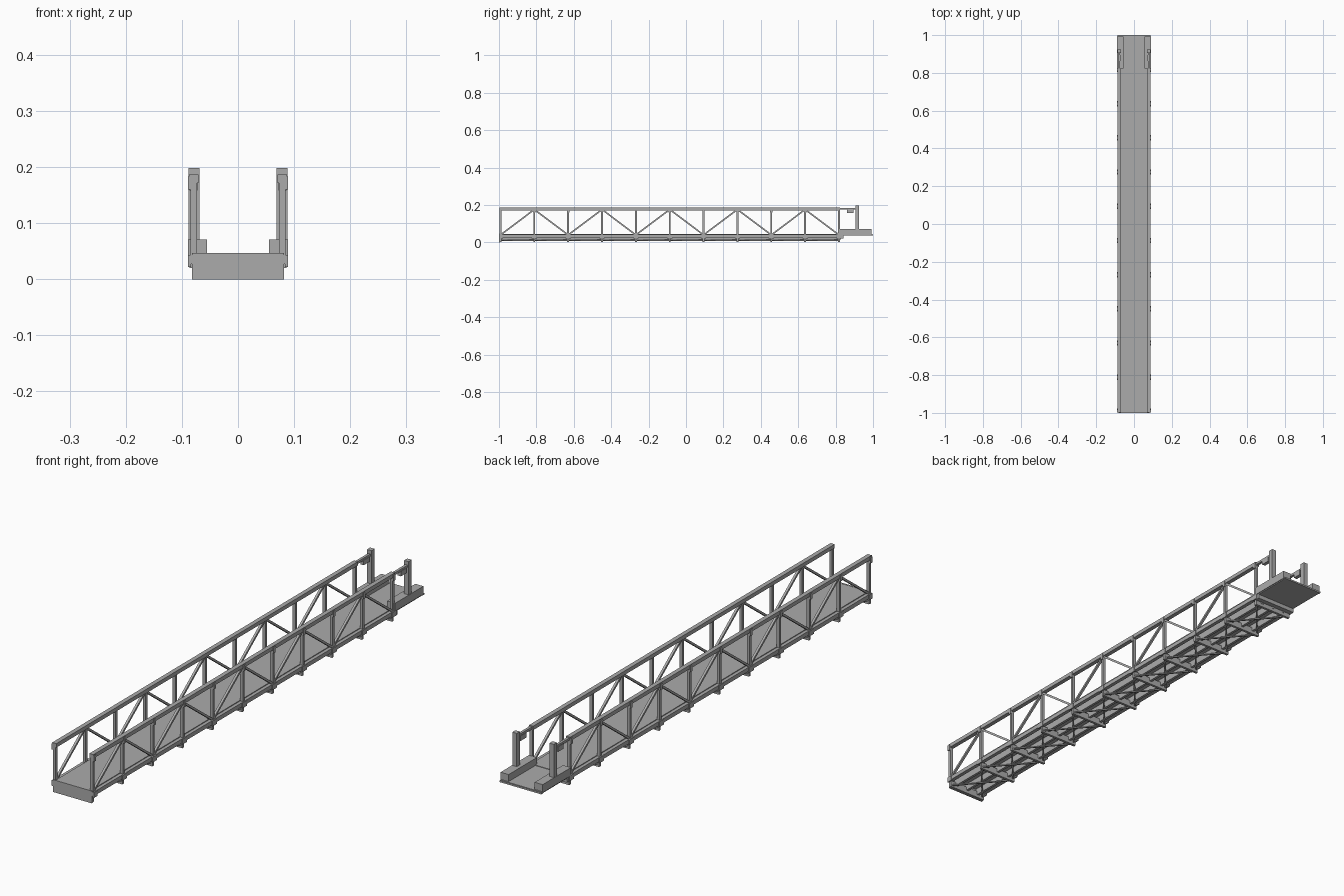
import bpy
from mathutils import Vector

if "Cube" in bpy.data.objects:
    bpy.data.objects.remove(bpy.data.objects["Cube"])

steel = bpy.data.materials.new("grey_steel")
steel.diffuse_color = (0.41, 0.41, 0.41, 1)
steel.use_nodes = True
steel.node_tree.nodes["Principled BSDF"].inputs["Base Color"].default_value = steel.diffuse_color


def mesh_object(name, verts, faces):
    mesh = bpy.data.meshes.new(name)
    mesh.from_pydata(verts, [], faces)
    mesh.materials.append(steel)
    obj = bpy.data.objects.new(name, mesh)
    bpy.context.collection.objects.link(obj)
    return obj


QUADS = [(0, 1, 3, 2), (4, 6, 7, 5), (0, 4, 5, 1), (2, 3, 7, 6), (0, 2, 6, 4), (1, 5, 7, 3)]


def box(name, x, y, z):
    """Box from (min, max) ranges."""
    return mesh_object(name, [(a, b, c) for a in x for b in y for c in z], QUADS)


def pair(name, x, y, z):
    """Matching boxes on the left and right sides."""
    box("right_" + name, x, y, z)
    box("left_" + name, (-x[1], -x[0]), y, z)


def bar(name, a, b, side, width, depth):
    """Rectangular bar from a to b; side is its depth direction."""
    a, b = Vector(a), Vector(b)
    s = Vector(side).normalized()
    w = (b - a).cross(s).normalized() * width / 2
    s = s * depth / 2
    verts = [p + i * w + j * s for p in (a, b) for i in (-1, 1) for j in (-1, 1)]
    return mesh_object(name, verts, QUADS)


# Panel points along the truss
BAYS = 10
START, END = -0.992, 0.818
nodes = [START + (END - START) * i / BAYS for i in range(BAYS + 1)]

# Deck and end plate
box("deck", (-0.074, 0.074), (-0.997, 0.832), (0.040, 0.046))
box("front_end_plate", (-0.082, 0.082), (-1.0, -0.995), (0.0, 0.047))

# Truss chords
pair("top_chord", (0.070, 0.087), (-0.998, 0.824), (0.172, 0.187))
pair("bottom_chord", (0.072, 0.087), (-0.998, 0.832), (0.027, 0.043))

# Stringers under the deck
pair("outer_stringer", (0.048, 0.058), (-0.995, 0.825), (0.014, 0.040))
box("centre_stringer", (-0.005, 0.005), (-0.995, 0.825), (0.014, 0.040))

# Posts, floor beams and gusset plates at each panel point
for i, y in enumerate(nodes):
    pair(f"post_{i}", (0.073, 0.085), (y - 0.005, y + 0.005), (0.035, 0.176))
    box(f"floor_beam_{i}", (-0.082, 0.082), (y - 0.005, y + 0.005), (0.002, 0.028))
    lo, hi = max(y - 0.014, -0.999), y + 0.014
    pair(f"lower_gusset_{i}", (0.084, 0.0895), (lo, hi), (0.022, 0.042))
    pair(f"upper_gusset_{i}", (0.084, 0.0895), (y - 0.006, y + 0.006), (0.160, 0.183))

# Truss diagonals and horizontal cross bracing in each bay
for i in range(BAYS):
    y0, y1 = nodes[i], nodes[i + 1]
    z0, z1 = (0.040, 0.176) if i % 2 == 0 else (0.176, 0.040)
    for s in (-1, 1):
        bar(f"diagonal_{i}", (s * 0.079, y0, z0), (s * 0.079, y1, z1), (1, 0, 0), 0.008, 0.009)
        bar(f"cross_brace_{i}", (-s * 0.078, y0, 0.012 + s * 0.002),
            (s * 0.078, y1, 0.012 + s * 0.002), (0, 0, 1), 0.006, 0.004)

# Landing platform, its seat beam and kerbs
box("landing_plate", (-0.086, 0.086), (0.825, 0.998), (0.036, 0.044))
box("landing_seat", (-0.086, 0.086), (0.822, 0.842), (0.020, 0.040))
pair("kerb", (0.055, 0.089), (0.822, 0.993), (0.040, 0.071))
box("landing_lip", (-0.088, 0.088), (0.990, 1.0), (0.036, 0.042))

# Landing posts with handrail extensions and brackets
pair("landing_post", (0.069, 0.088), (0.905, 0.924), (0.065, 0.198))
pair("handrail_extension", (0.074, 0.084), (0.818, 0.908), (0.175, 0.184))
pair("handrail_bracket", (0.072, 0.086), (0.862, 0.896), (0.158, 0.177))

# Consistent outward normals
import bmesh
for obj in bpy.data.objects:
    bm = bmesh.new()
    bm.from_mesh(obj.data)
    bmesh.ops.recalc_face_normals(bm, faces=bm.faces)
    bm.to_mesh(obj.data)
    bm.free()
